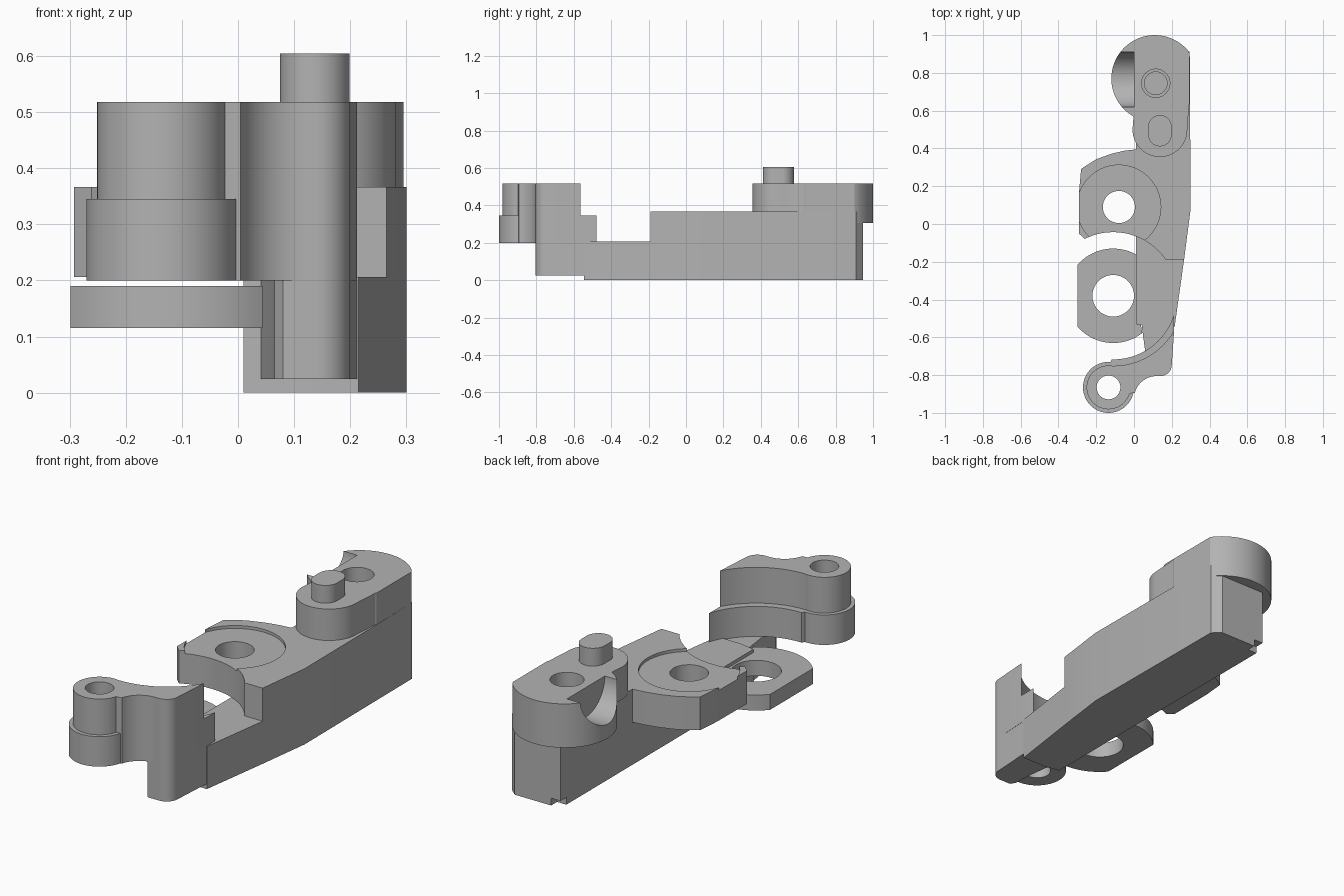
import bpy, bmesh, math
from mathutils import Matrix, Vector

if "Cube" in bpy.data.objects:
    bpy.data.objects.remove(bpy.data.objects["Cube"], do_unlink=True)

grey = bpy.data.materials.new("plain grey")
grey.use_nodes = True
grey.diffuse_color = (0.45, 0.45, 0.45, 1)
grey.node_tree.nodes["Principled BSDF"].inputs["Base Color"].default_value = grey.diffuse_color


def prism(name, points, z0, z1):
    """Extrude a plan outline from z0 to z1."""
    bm = bmesh.new()
    base = bm.faces.new([bm.verts.new((x, y, z0)) for x, y in points])
    top = bmesh.ops.extrude_face_region(bm, geom=[base])["geom"]
    verts = [v for v in top if isinstance(v, bmesh.types.BMVert)]
    bmesh.ops.translate(bm, verts=verts, vec=(0, 0, z1 - z0))
    bmesh.ops.recalc_face_normals(bm, faces=bm.faces)
    mesh = bpy.data.meshes.new(name)
    bm.to_mesh(mesh)
    bm.free()
    mesh.materials.append(grey)
    obj = bpy.data.objects.new(name, mesh)
    bpy.context.collection.objects.link(obj)
    return obj


def arc(cx, cy, r, a0=0, a1=360, n=72):
    """Points along an arc; a full turn leaves out the repeated end."""
    count = n if a1 - a0 == 360 else n + 1
    angles = [math.radians(a0 + (a1 - a0) * i / n) for i in range(count)]
    return [(cx + r * math.cos(a), cy + r * math.sin(a)) for a in angles]


def disc(name, centre, r, z0, z1):
    return prism(name, arc(*centre, r), z0, z1)


def cut(obj, *cutters):
    """Subtract the cutters and remove them."""
    bpy.context.view_layer.objects.active = obj
    for cutter in cutters:
        cutter.hide_render = True
        mod = obj.modifiers.new("cut", "BOOLEAN")
        mod.operation, mod.solver, mod.object = "DIFFERENCE", "EXACT", cutter
        bpy.ops.object.modifier_apply(modifier=mod.name)
        bpy.data.objects.remove(cutter, do_unlink=True)
    parts.append(obj)


parts = []
LUG = (-0.11, -0.38)
EYE = (-0.135, -0.865)
SEAT = (-0.08, 0.09)
HEAD = (0.11, 0.77)


def clearance(r):
    return disc("clearance_cutter", LUG, r, 0.206, 0.8)


def eye_hole():
    return disc("eye_cutter", EYE, 0.063, -0.1, 0.8)


def head_hole():
    return disc("bore_cutter", (0.115, 0.745), 0.075, 0.4, 0.8)


# Lower half of the long body, with a small notch in the rear corner
rear = [(0.3, 0.08), (0.295, 0.91), (0.255, 0.945), (0.01, 0.945)]
body = prism("lower_body", [(0.01, -0.53), (0.09, -0.545), (0.215, -0.545),
                            (0.265, -0.19)] + rear, 0, 0.206)
cut(body, prism("notch_cutter", [(-0.1, 0.9), (0.06, 0.9), (0.06, 1.1), (-0.1, 1.1)],
                -0.1, 0.035))

# Upper half of the body with the side seat plate, recess and hole
plate = prism("upper_body_and_seat", [(0.265, -0.19)] + rear +
              [(0.01, 0.395), (-0.05, 0.388), (-0.12, 0.372), (-0.2, 0.343),
               (-0.28, 0.292), (-0.29, 0.18), (-0.292, -0.05), (-0.26, -0.08),
               (0, -0.19)], 0.206, 0.366)
cut(plate, clearance(0.337), disc("recess_cutter", SEAT, 0.222, 0.352, 0.8),
    disc("seat_hole_cutter", SEAT, 0.085, -0.1, 0.8))

# Thin low lug with a wide hole and flat outer side
lug = prism("low_lug", arc(*LUG, 0.25, 42, 139, 24) + arc(*LUG, 0.25, 221, 308, 24)
            + [(0.03, -0.5)], 0.115, 0.19)
for v in lug.data.vertices:
    v.co.x = max(v.co.x, -0.3)
cut(lug, disc("lug_hole_cutter", LUG, 0.11, 0, 0.3))

# Front arm: a wide lower tier and a slimmer upper tier round the clearance
inner = [(-0.14, -0.8), (-0.13, -0.74), (-0.05, -0.6), (0.212, -0.44)]
outer = arc(0.14, -0.745, 0.06, -90, 0, 10)[::-1]
hollow = arc(0.12, -0.925, 0.12, 90, 165, 14)
profile = inner + [(0.212, -0.57)] + outer + hollow + [(-0.05, -0.9)]
for tier, z0, z1, r, gap in (("lower", 0.2, 0.345, 0.135, 0.337),
                             ("upper", 0.345, 0.518, 0.116, 0.371)):
    arm = prism(tier + "_arm", profile, z0, z1)
    cutter = disc("arm_cutter", LUG, gap, 0, 0.8)
    cut(arm, cutter, eye_hole())
    cut(disc(tier + "_eye", EYE, r, z0, z1), eye_hole())

# Leg under the arm
cut(prism("front_leg", [(0.04, -0.53), (0.06, -0.68), (0.065, -0.78), (0.08, -0.805)]
          + outer[::-1] + [(0.213, -0.53)], 0.024, 0.2))

# Round rear head, trimmed flat on one side, with bore and side scoop
head = disc("rear_head", HEAD, 0.23, 0.306, 0.518)
for v in head.data.vertices:
    v.co.x = min(v.co.x, 0.295)
scoop = disc("scoop_cutter", (0, 0), 0.145, 0, 0.4)
scoop.data.transform(Matrix.Translation(Vector((0, 0.765, 0.52)))
                     @ Matrix.Rotation(-math.pi / 2, 4, "Y"))
cut(head, head_hole(), scoop)
cut(disc("bore_step", (0.115, 0.745), 0.078, 0.36, 0.42),
    disc("bore_step_cutter", (0.115, 0.745), 0.06, 0.39, 0.8))

# Rounded boss joined to the head, with an oblong peg
boss = prism("peg_boss", arc(0.137, 0.5, 0.145, 180, 360, 36)
             + [(0.292, 0.64), (0.0, 0.6)], 0.36, 0.518)
cut(boss)
cut(prism("oblong_peg", arc(0.137, 0.515, 0.062, 0, 180, 24)
          + arc(0.137, 0.473, 0.062, 180, 359.9, 24), 0.51, 0.604))

# Smooth shading with sharp edges kept
for obj in bpy.context.view_layer.objects:
    obj.select_set(obj in parts)
bpy.context.view_layer.objects.active = parts[0]
bpy.ops.object.shade_smooth_by_angle(angle=math.radians(25))
